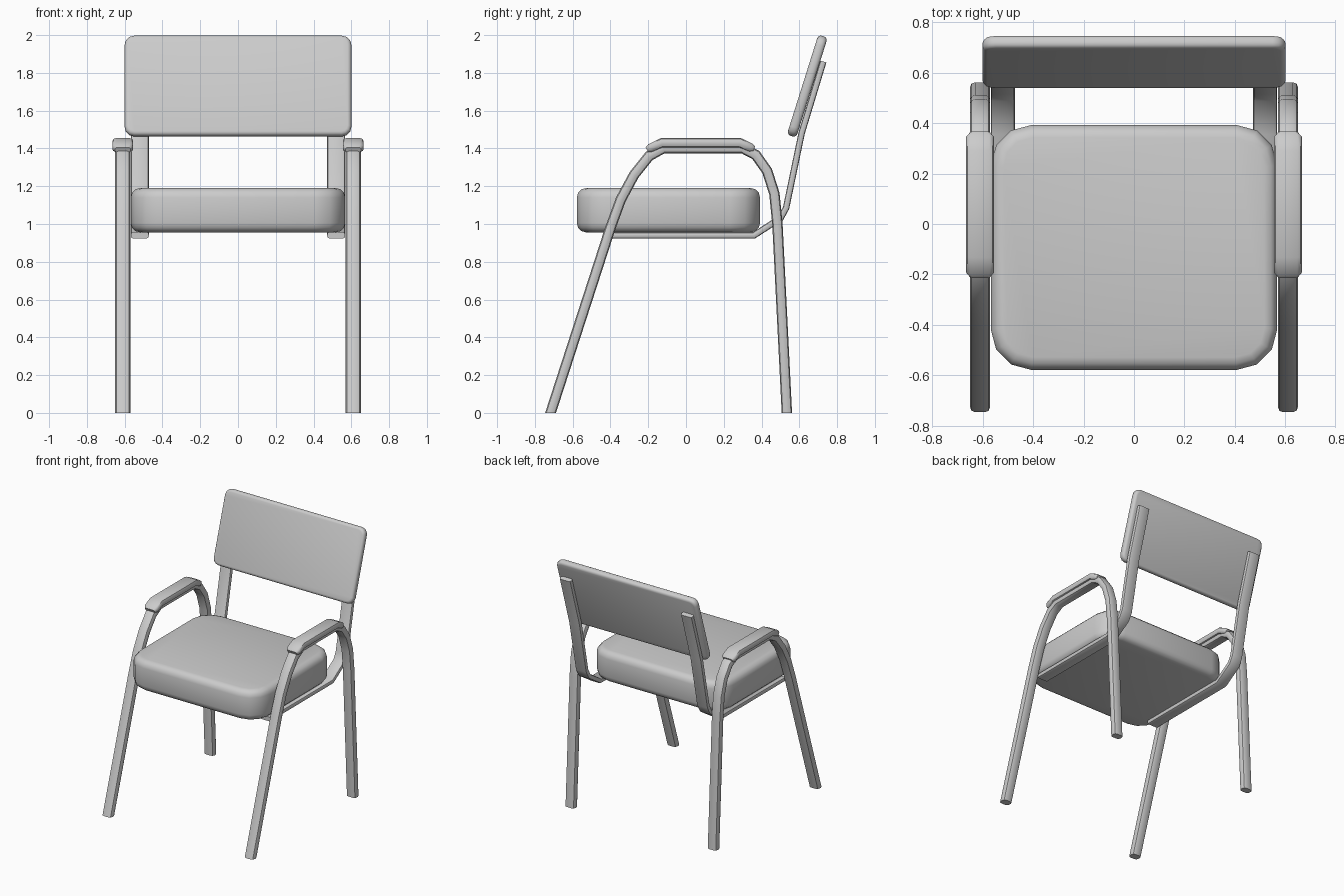
import bpy, bmesh, math
from mathutils import Vector, Matrix

if "Cube" in bpy.data.objects:
    bpy.data.objects.remove(bpy.data.objects["Cube"])


def finish(name, bm, mirror=False):
    bmesh.ops.recalc_face_normals(bm, faces=bm.faces)
    me = bpy.data.meshes.new(name)
    bm.to_mesh(me)
    bm.free()
    ob = bpy.data.objects.new(name, me)
    bpy.context.collection.objects.link(ob)
    bpy.ops.object.select_all(action='DESELECT')
    ob.select_set(True)
    bpy.context.view_layer.objects.active = ob
    bpy.ops.object.shade_smooth_by_angle(angle=math.radians(40))
    if mirror:
        ob.modifiers.new("mirror", 'MIRROR')
    return ob


def rounded_section(w, t, r, seg=2):
    pts = []
    for k, (sx, sy) in enumerate([(1, 1), (-1, 1), (-1, -1), (1, -1)]):
        for i in range(seg + 1):
            a = math.pi / 2 * (k + i / seg)
            pts.append((sx * (w / 2 - r) + r * math.cos(a),
                        sy * (t / 2 - r) + r * math.sin(a)))
    return pts


def sweep(name, x, path, section, flat_ends=False, scales=None):
    """Sweep a section along a path in the y-z plane, mitred at each bend."""
    bm = bmesh.new()
    P = [Vector(p) for p in path]
    rings = []
    for i, p in enumerate(P):
        d0 = (p - P[max(i - 1, 0)]) if i else P[1] - p
        d1 = (P[i + 1] - p) if i < len(P) - 1 else d0
        d0, d1 = d0.normalized(), d1.normalized()
        t = (d0 + d1).normalized()
        n = Vector((-t.y, t.x))
        if flat_ends and i in (0, len(P) - 1):
            n = Vector((-1 if t.y > 0 else 1, 0))
        n /= n.dot(Vector((-d0.y, d0.x)))
        s = scales[i] if scales else (1, 1)
        rings.append([bm.verts.new((x + u * s[0], p.x + n.x * v * s[1],
                                    p.y + n.y * v * s[1])) for u, v in section])
    m = len(section)
    for a, b in zip(rings, rings[1:]):
        for j in range(m):
            bm.faces.new((a[j], a[(j + 1) % m], b[(j + 1) % m], b[j]))
    bm.faces.new(rings[0])
    bm.faces.new(rings[-1])
    return finish(name, bm, mirror=True)


def cushion(name, size, corner, rim, loc, tilt=0, seg=3):
    """Box with rounded plan corners and softened rims."""
    bm = bmesh.new()
    bmesh.ops.create_cube(bm, size=1)
    bmesh.ops.scale(bm, vec=size, verts=bm.verts)
    up = [e for e in bm.edges if abs(e.verts[0].co.z - e.verts[1].co.z) > 1e-4]
    bmesh.ops.bevel(bm, geom=up, offset=corner, segments=seg, profile=0.5, affect='EDGES')
    rims = [e for e in bm.edges if abs(e.verts[0].co.z - e.verts[1].co.z) < 1e-4]
    bmesh.ops.bevel(bm, geom=rims, offset=rim, segments=3, profile=0.5, affect='EDGES')
    bm.transform(Matrix.Translation(loc) @ Matrix.Rotation(tilt, 4, 'X'))
    return finish(name, bm)


# Padded seat and tilted backrest
cushion("seat", (1.135, 0.97, 0.235), 0.16, 0.05, (0, -0.093, 1.073))
cushion("backrest", (1.2, 0.555, 0.052), 0.05, 0.02, (0, 0.642, 1.73), math.radians(72.5))

# Bent tube legs, one continuous loop per side
sweep("leg_frame", 0.61,
      [(-0.717, 0), (-0.4, 0.98), (-0.345, 1.13), (-0.275, 1.26), (-0.195, 1.36),
       (-0.12, 1.402), (0.3, 1.402), (0.37, 1.365), (0.43, 1.28), (0.468, 1.16),
       (0.484, 1.0), (0.534, 0)],
      rounded_section(0.08, 0.055, 0.02), flat_ends=True)

# Arm pads over the top of each loop
sweep("arm_pad", 0.61,
      [(-0.207, 1.393), (-0.19, 1.402), (-0.127, 1.43), (0.285, 1.43),
       (0.343, 1.404), (0.36, 1.396)],
      rounded_section(0.11, 0.05, 0.018),
      scales=[(0.75, 0.6), (1, 0.9), (1, 1), (1, 1), (1, 0.9), (0.75, 0.6)])

# Flat support strips under the seat and up behind the backrest
sweep("back_support", 0.52,
      [(-0.41, 0.94), (0.36, 0.94), (0.5, 1.03), (0.53, 1.085), (0.612, 1.48),
       (0.727, 1.86)],
      rounded_section(0.095, 0.034, 0.012))
